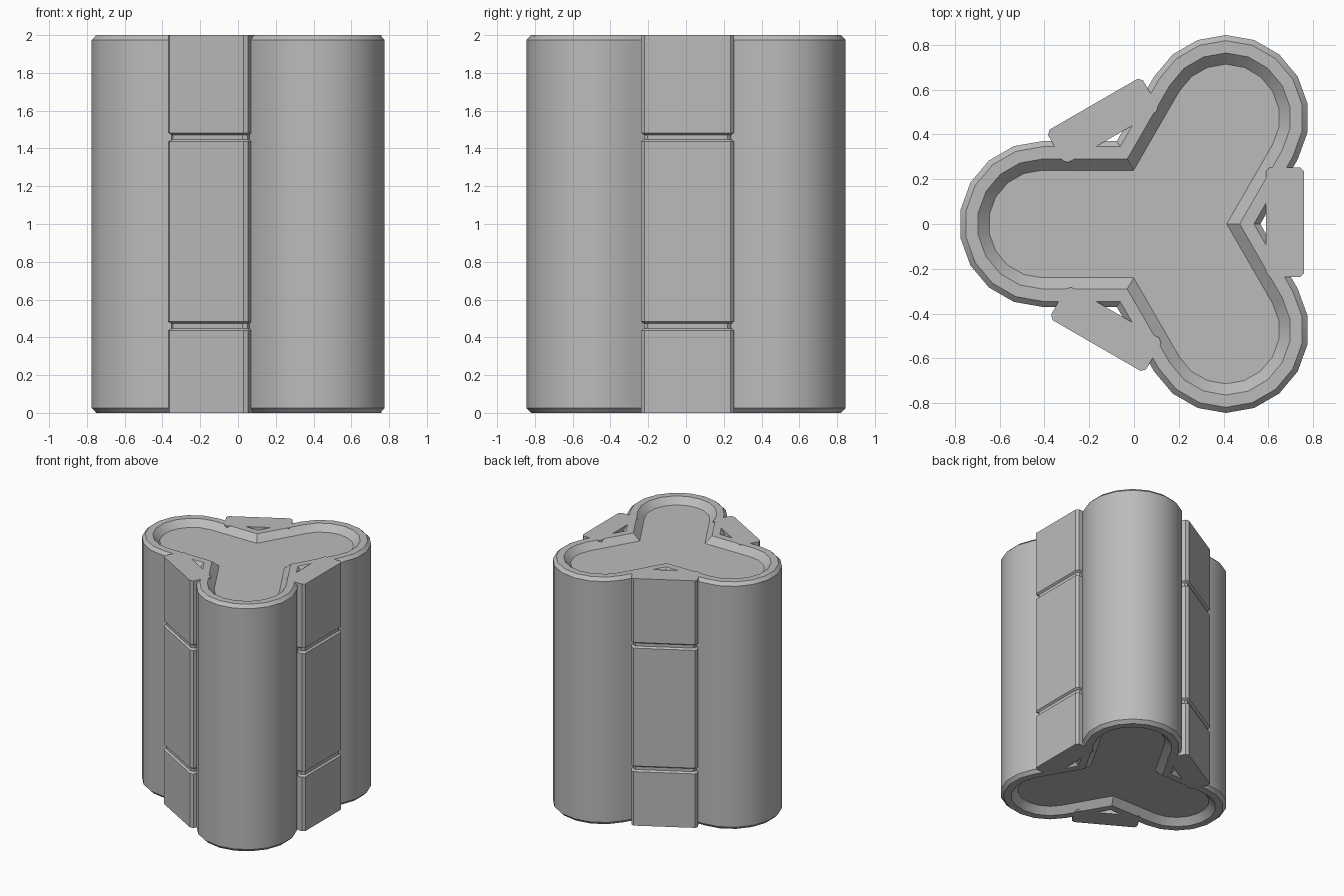
import bpy, bmesh
from math import sin, cos, pi, radians, sqrt

cube = bpy.data.objects.get("Cube")
if cube:
    bpy.data.objects.remove(cube, do_unlink=True)

AXIS_X = 0.137      # three-fold symmetry axis
ARM = 0.547         # axis to lobe centre
HEIGHT = 2.0

grey = bpy.data.materials.new("plain grey")
grey.use_nodes = True
colour = (0.5, 0.5, 0.5, 1)
grey.diffuse_color = colour
grey.node_tree.nodes["Principled BSDF"].inputs["Base Color"].default_value = colour


def loft(name, rings):
    """Skin a stack of matching closed outlines and cap both ends."""
    bm = bmesh.new()
    loops = [[bm.verts.new(p) for p in ring] for ring in rings]
    n = len(loops[0])
    for low, high in zip(loops, loops[1:]):
        for i in range(n):
            j = (i + 1) % n
            bm.faces.new((low[i], low[j], high[j], high[i]))
    bm.faces.new(loops[0][::-1])
    bm.faces.new(loops[-1])
    bmesh.ops.recalc_face_normals(bm, faces=bm.faces[:])
    mesh = bpy.data.meshes.new(name)
    bm.to_mesh(mesh)
    bm.free()
    mesh.materials.append(grey)
    obj = bpy.data.objects.new(name, mesh)
    bpy.context.collection.objects.link(obj)
    obj.location.x = AXIS_X
    bpy.ops.object.select_all(action='DESELECT')
    obj.select_set(True)
    bpy.context.view_layer.objects.active = obj
    bpy.ops.object.shade_smooth_by_angle(angle=radians(25))
    return obj


def trefoil(w, z):
    """Three round-ended arms of half width w, with a sharp notch between them."""
    pts = []
    for k in range(3):
        a = radians(60 + 120 * k)
        for s in range(10):
            t = a - pi / 2 + s * pi / 9
            pts.append((ARM * cos(a) + w * cos(t), ARM * sin(a) + w * sin(t), z))
        notch, b = 2 * w / sqrt(3), a + pi / 3
        pts.append((notch * cos(b), notch * sin(b), z))
    return pts


def block(inset, z, chamfer=0.018):
    """Rectangle with cut corners, seen from above."""
    x0, x1 = 0.453 + inset, 0.622 - inset
    y0, y1 = -0.237 + inset, 0.253 - inset
    c = chamfer
    return [(x0 + c, y0, z), (x1 - c, y0, z), (x1, y0 + c, z), (x1, y1 - c, z),
            (x1 - c, y1, z), (x0 + c, y1, z), (x0, y1 - c, z), (x0, y0 + c, z)]


# Body: chamfered rim and a sloped recess at each end
half = [(0.24, 0.05), (0.29, 0), (0.345, 0), (0.37, 0.025)]
profile = half + [(w, HEIGHT - z) for w, z in reversed(half)]
loft("three_lobed_body", [trefoil(w, z) for w, z in profile])

# Hinge blocks bridging the notches, divided by two grooves
steps = [(0, 0)]
for g in (0.46, 1.46):
    steps += [(0, g - 0.023), (0.014, g - 0.012), (0.014, g + 0.012), (0, g + 0.023)]
steps.append((0, HEIGHT))
for k, side in enumerate(("left", "back_right", "front_right")):
    hinge = loft(side + "_hinge_block", [block(i, z) for i, z in steps])
    hinge.rotation_euler.z = radians(120 * k)
